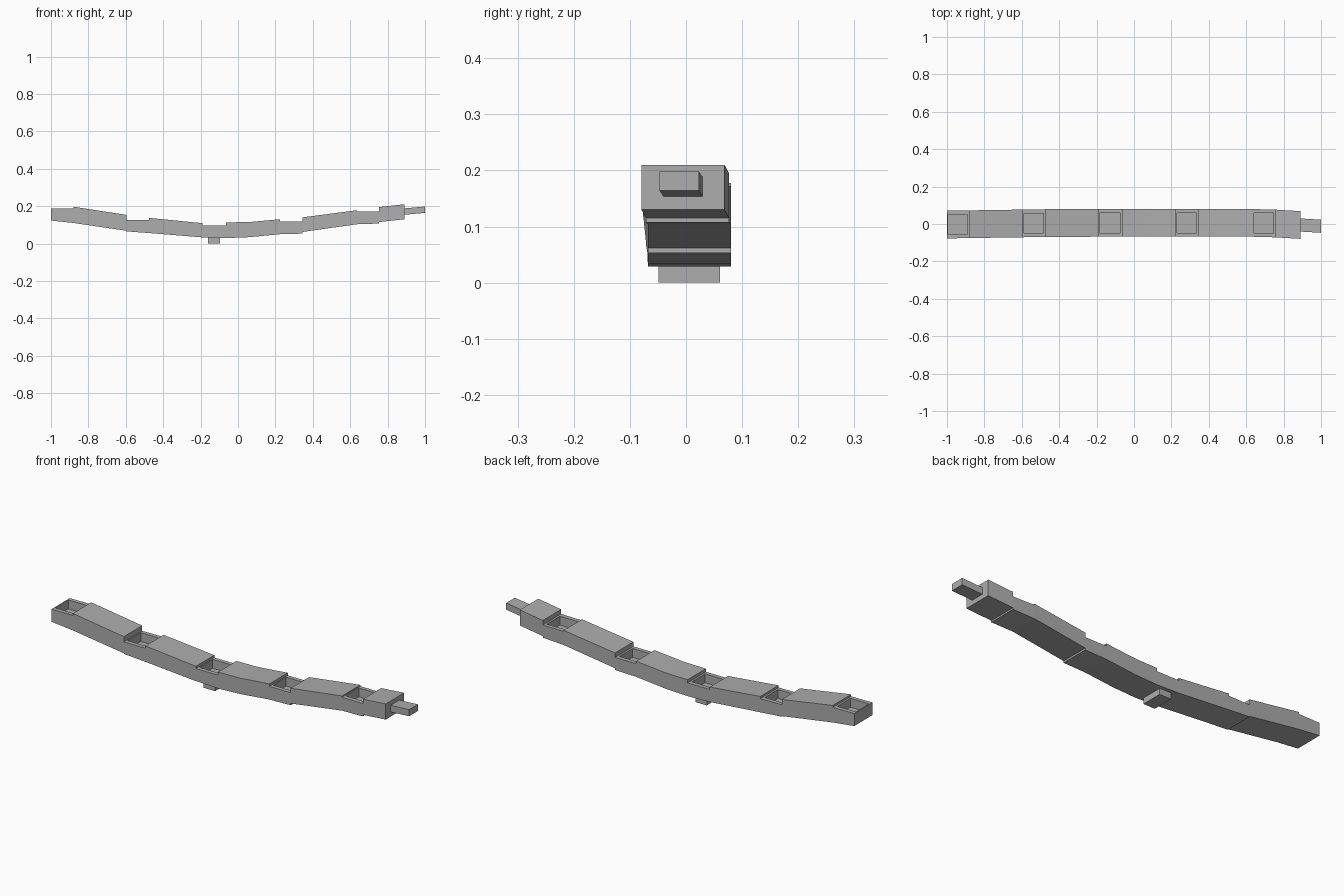
import bpy
import bmesh

if "Cube" in bpy.data.objects:
    bpy.data.objects.remove(bpy.data.objects["Cube"], do_unlink=True)

grey = bpy.data.materials.new("plain grey")
grey.use_nodes = True
COLOUR = (0.42, 0.42, 0.42, 1)
grey.diffuse_color = COLOUR
grey.node_tree.nodes["Principled BSDF"].inputs["Base Color"].default_value = COLOUR


def sway(x):
    """Sideways drift of the rail: both ends swing slightly to the front."""
    if x < -0.4:
        return 0.006 + (x + 0.4) * 0.015
    if x > 0.7:
        return 0.006 - (x - 0.7) * 0.06
    return 0.006


def block(name, start, end, half=0.074, pocket=None):
    """Tapered block between two (x, bottom, top) stations, with optional pocket."""
    bm = bmesh.new()
    rings = []
    for x, low, high in (start, end):
        y = sway(x)
        rings.append([bm.verts.new((x, y + s * half, z))
                      for s, z in ((-1, low), (1, low), (1, high), (-1, high))])
    a, b = rings
    bm.faces.new(a)
    bm.faces.new(b[::-1])
    for i in range(4):
        j = (i + 1) % 4
        face = bm.faces.new((a[i], b[i], b[j], a[j]))
        if i == 2:
            top = face
    bmesh.ops.recalc_face_normals(bm, faces=bm.faces[:])
    if pocket:
        # Rim first, then the sunken floor
        bmesh.ops.inset_individual(bm, faces=[top], thickness=0.01)
        middle = (start[0] + end[0]) / 2
        centre = sway(middle)
        for v in top.verts:
            v.co.x = start[0] + 0.006 if v.co.x < middle else end[0] - 0.010
            v.co.y = centre + (0.053 if v.co.y > centre else -0.053)
        walls = bmesh.ops.extrude_discrete_faces(bm, faces=[top])
        floor = walls["faces"][0]
        for v in floor.verts:
            v.co.z -= pocket
    bmesh.ops.recalc_face_normals(bm, faces=bm.faces[:])
    mesh = bpy.data.meshes.new(name)
    bm.to_mesh(mesh)
    bm.free()
    mesh.materials.append(grey)
    obj = bpy.data.objects.new(name, mesh)
    bpy.context.collection.objects.link(obj)
    return obj


# Open sockets, each followed by a raised solid span
sockets = [
    ((-1, 0.123, 0.187), (-0.88, 0.110, 0.187)),
    ((-0.595, 0.065, 0.126), (-0.475, 0.056, 0.126)),
    ((-0.19, 0.033, 0.097), (-0.065, 0.029, 0.097)),
    ((0.225, 0.050, 0.117), (0.345, 0.053, 0.117)),
    ((0.635, 0.103, 0.172), (0.755, 0.107, 0.172)),
]
for i, (start, end) in enumerate(sockets):
    block(f"socket_{i + 1}", start, end, pocket=0.045)

spans = [
    ((-0.88, 0.110, 0.197), (-0.595, 0.068, 0.153)),
    ((-0.475, 0.056, 0.137), (-0.19, 0.033, 0.109)),
    ((-0.065, 0.029, 0.113), (0.06, 0.034, 0.115)),
    ((0.06, 0.034, 0.115), (0.225, 0.050, 0.130)),
    ((0.345, 0.062, 0.140), (0.635, 0.103, 0.178)),
    ((0.755, 0.115, 0.195), (0.89, 0.130, 0.210)),
]
for i, (start, end) in enumerate(spans):
    block(f"span_{i + 1}", start, end)

# Small tongue at one end and a peg underneath
block("end_tongue", (0.88, 0.153, 0.187), (1, 0.164, 0.198), half=0.035)
block("under_peg", (-0.16, 0, 0.04), (-0.095, 0, 0.04), half=0.055)
